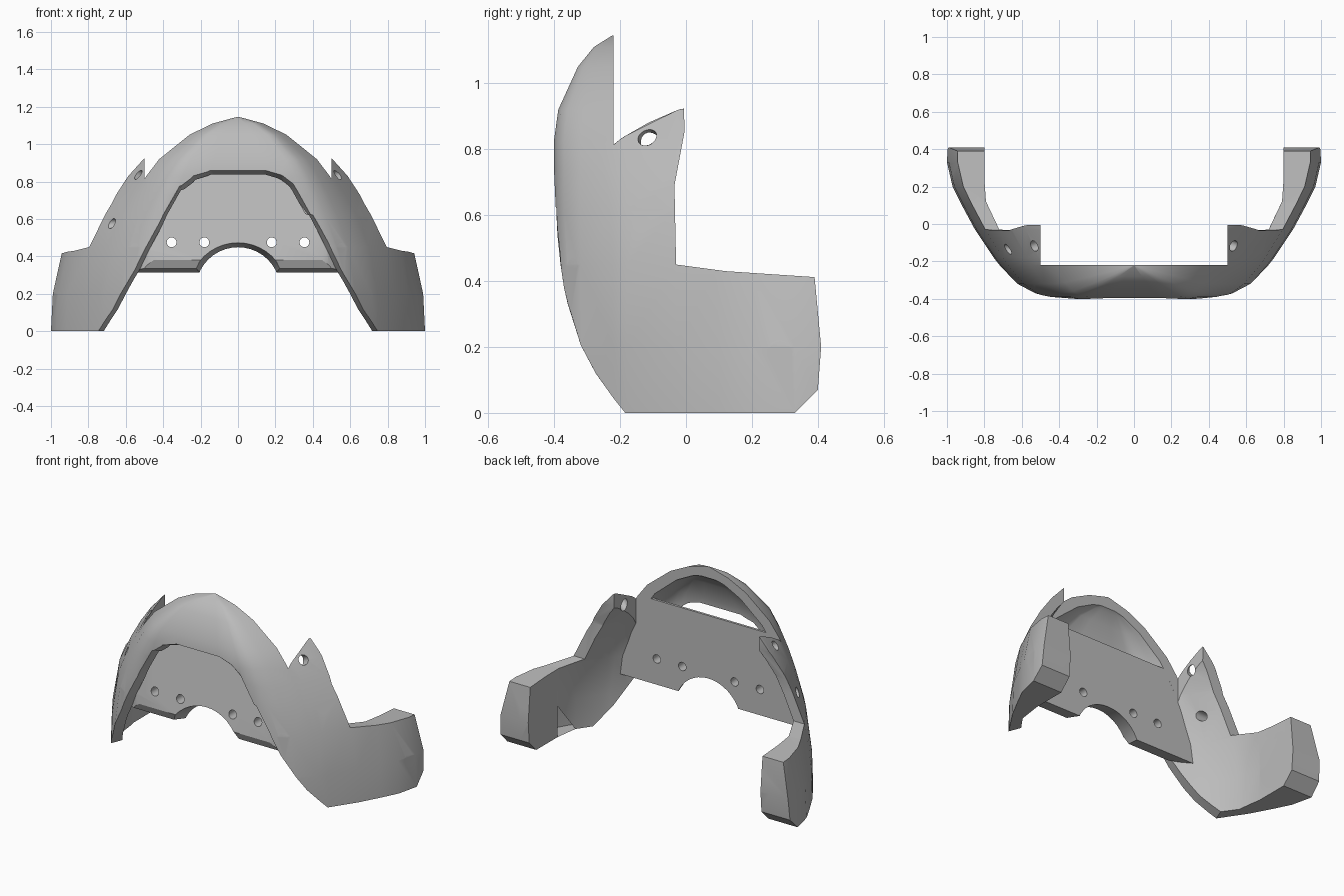
import bpy, bmesh, math
from mathutils import Vector

if "Cube" in bpy.data.objects:
    bpy.data.objects.remove(bpy.data.objects["Cube"], do_unlink=True)

grey = bpy.data.materials.new("light_grey")
grey.use_nodes = True
grey.diffuse_color = (0.5, 0.5, 0.5, 1)
grey.node_tree.nodes["Principled BSDF"].inputs["Base Color"].default_value = (0.5, 0.5, 0.5, 1)


def finish(name, bm):
    bmesh.ops.recalc_face_normals(bm, faces=bm.faces)
    mesh = bpy.data.meshes.new(name)
    bm.to_mesh(mesh)
    bm.free()
    mesh.materials.append(grey)
    obj = bpy.data.objects.new(name, mesh)
    bpy.context.collection.objects.link(obj)
    return obj


def loft(name, rings):
    """Closed solid through rings that share one point count."""
    bm = bmesh.new()
    loops = [[bm.verts.new(p) for p in ring] for ring in rings]
    count = len(loops[0])
    for a, b in zip(loops, loops[1:]):
        for i in range(count):
            j = (i + 1) % count
            bm.faces.new((a[i], a[j], b[j], b[i]))
    bm.faces.new(loops[0])
    bm.faces.new(loops[-1])
    return finish(name, bm)


def extrude_x(name, profile, half):
    return loft(name, [[(x, y, z) for y, z in profile] for x in (-half, half)])


def rod(name, centre, axis, r1, r2, length, sides=24):
    bm = bmesh.new()
    bmesh.ops.create_cone(bm, cap_ends=True, segments=sides, radius1=r1, radius2=r2, depth=length)
    rot = Vector((0, 0, 1)).rotation_difference(Vector(axis)).to_matrix()
    for v in bm.verts:
        v.co = rot @ v.co + Vector(centre)
    return finish(name, bm)


def boolean(obj, tool, operation="DIFFERENCE", keep=False):
    mod = obj.modifiers.new("cut", "BOOLEAN")
    mod.object, mod.operation, mod.solver = tool, operation, "EXACT"
    bpy.context.view_layer.update()
    graph = bpy.context.evaluated_depsgraph_get()
    mesh = bpy.data.meshes.new_from_object(obj.evaluated_get(graph))
    obj.modifiers.clear()
    obj.data = mesh
    if not keep:
        bpy.data.objects.remove(tool, do_unlink=True)


# Dome: one plan curve, narrowed towards the crown
plan = [(0.22, -0.4), (0.43, -0.4), (0.5, -0.39), (0.555, -0.37), (0.63, -0.32), (0.72, -0.22),
        (0.75, -0.18), (0.85, -0.03), (0.92, 0.1), (0.97, 0.2), (1, 0.33), (1, 0.45)]
# height, width factor, front depth factor
levels = [(0, 1, 1), (0.2, 0.99, 1), (0.45, 0.935, 1), (0.62, 0.84, 1), (0.73, 0.765, 1),
          (0.83, 0.68, 1), (0.92, 0.585, 0.93), (1.05, 0.36, 0.6), (1.11, 0.19, 0.33), (1.145, 0.01, 0.02)]


def dome(name, inner):
    rings = []
    for z, width, depth in levels:
        half = []
        for x, y in plan:
            x *= width
            if y < -0.22:
                y = -0.22 + (y + 0.22) * depth
            if inner:
                x = min(x * 0.92, 0.8)
                y *= 0.86 if y < 0 else 1.2
            half.append((x, y))
        if inner:
            z = z * 0.955 if z else -0.1
        ring = half + [(-x, y) for x, y in reversed(half)]
        rings.append([(x, y, z) for x, y in ring])
    return loft(name, rings)


shell = dome("arched_shell", False)
hollow = dome("hollow", True)
boolean(shell, hollow, keep=True)

# Front arch opening, tapering inwards
edge = [(0.8, -0.18, -0.1), (0.745, -0.18, 0), (0.67, -0.28, 0.12), (0.555, -0.37, 0.33), (0.505, -0.385, 0.43),
        (0.4, -0.39, 0.62), (0.3, -0.4, 0.78), (0.24, -0.4, 0.83), (0.15, -0.4, 0.86)]
rings = []
for depth in (-0.5, 0):
    half = []
    for x, y, z in edge:
        lean = 0.4 * min(1, x / 0.45)
        rise = 0.35 if x < 0.35 else 0
        half.append((x - lean * (depth - y), depth, z - rise * (depth - y)))
    rings.append(half + [(-x, y, z) for x, y, z in reversed(half)])
boolean(shell, loft("arch_cutter", rings))

# Open back of the crown, between the two side tabs
boolean(shell, extrude_x("crown_cutter", [(-0.22, -1), (1, -1), (1, 2), (-0.22, 2)], 0.5))

# Rear outline of the tabs and side arms
boolean(shell, extrude_x("side_cutter", [
    (-0.01, 1.5), (-0.005, 0.85), (-0.035, 0.69), (-0.03, 0.45), (0.12, 0.43), (0.39, 0.412),
    (0.41, 0.2), (0.4, 0.07), (0.33, 0), (0.33, -0.5), (1, -0.5), (1, 1.5)], 1.5))

# Round pockets and drilled holes on each side
for s in (-1, 1):
    boolean(shell, rod("pocket", (s * 0.66, 0.285, 0.18), (1, 0, 0), 0.155, 0.155, 0.4, 40))
    boolean(shell, rod("arm_hole", (s * 0.95, 0.285, 0.18), (1, 0, 0), 0.036, 0.036, 0.4))
    boolean(shell, rod("tab_hole", (s * 0.7, -0.135, 0.575), (1, 0, 0), 0.027, 0.027, 0.4))
    boolean(shell, rod("tip_hole", (s * 0.54, -0.12, 0.84), (s * 0.8, -0.3, 0.5), 0.03, 0.03, 0.3))

# Wedge-shaped plate across the inside
plate = extrude_x("cross_plate", [
    (-0.22, 0.84), (-0.235, 0.84), (-0.33, 0.38), (-0.31, 0.335), (-0.22, 0.315)], 0.7)
boolean(plate, hollow, "INTERSECT")
boolean(plate, rod("notch", (0, -0.27, 0.223), (0, -1, 0), 0.21, 0.268, 0.22, 40))
for s in (-1, 1):
    for x in (0.18, 0.355):
        boolean(plate, rod("plate_hole", (s * x, -0.28, 0.475), (0, 1, 0), 0.026, 0.026, 0.4))
    for part in (shell, plate):
        boolean(part, rod("corner_hole", (s * 0.55, -0.34, 0.445), (s * 0.5, -0.85, 0), 0.027, 0.027, 0.4))

# Smooth curved skins, sharp cut edges
for part in (shell, plate):
    bpy.ops.object.select_all(action="DESELECT")
    part.select_set(True)
    bpy.context.view_layer.objects.active = part
    bpy.ops.object.shade_smooth_by_angle(angle=math.radians(30))
